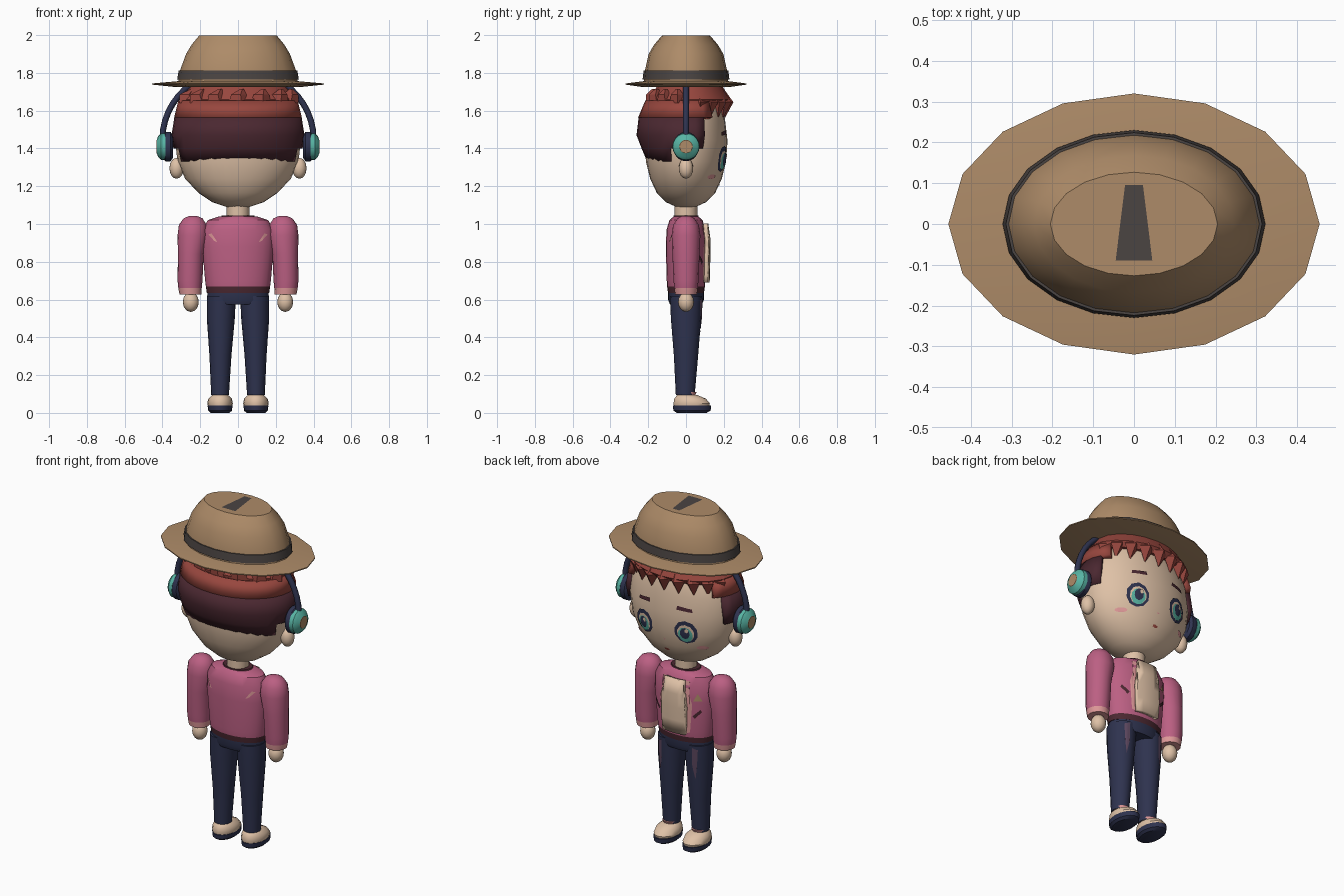
import bpy, bmesh
from math import sin, cos, pi, radians
from mathutils import Matrix, Vector
from mathutils.bvhtree import BVHTree

cube = bpy.data.objects.get("Cube")
if cube:
    bpy.data.objects.remove(cube, do_unlink=True)


def material(name, r, g, b):
    m = bpy.data.materials.new(name)
    m.use_nodes = True
    lin = [(c / 255) ** 2.2 for c in (r, g, b)] + [1]
    m.diffuse_color = lin
    m.node_tree.nodes["Principled BSDF"].inputs["Base Color"].default_value = lin
    return m


tan = material("hat tan", 172, 138, 104)
grey = material("ribbon grey", 76, 70, 68)
red = material("hair red", 150, 72, 64)
maroon = material("dark maroon", 76, 44, 52)
skin = material("skin", 222, 192, 165)
navy = material("navy", 50, 54, 80)
teal = material("teal", 88, 178, 162)
pink = material("jacket pink", 186, 96, 130)
blush = material("light pink", 220, 150, 150)
mauve = material("worn mauve", 92, 72, 94)


def finish(bm, name, mats, angle=35):
    me = bpy.data.meshes.new(name)
    bm.to_mesh(me)
    bm.free()
    for m in mats:
        me.materials.append(m)
    me.shade_smooth()
    me.set_sharp_from_angle(angle=radians(angle))
    ob = bpy.data.objects.new(name, me)
    bpy.context.collection.objects.link(ob)
    return ob


def loft(name, rings, mats, n=20, pick=None, drop=None, matrix=None, angle=35):
    """Stack of ellipses: (z, rx, ry[, cx, cy]); pick and drop are face rules."""
    bm = bmesh.new()
    loops = []
    for z, rx, ry, *c in rings:
        cx, cy = c if c else (0, 0)
        loops.append([bm.verts.new((cx + rx * cos(2 * pi * i / n), cy + ry * sin(2 * pi * i / n), z))
                      for i in range(n)])
    for a, b in zip(loops, loops[1:]):
        for i in range(n):
            bm.faces.new((a[i], a[(i + 1) % n], b[(i + 1) % n], b[i]))
    if not drop:
        bm.faces.new(loops[0][::-1])
        bm.faces.new(loops[-1])
    bmesh.ops.recalc_face_normals(bm, faces=bm.faces)
    if drop:
        gone = [f for f in bm.faces if drop(f.calc_center_median())]
        bmesh.ops.delete(bm, geom=gone, context='FACES')
    if pick:
        for f in bm.faces:
            f.material_index = pick(f.calc_center_median())
    if matrix:
        bm.transform(matrix)
    return finish(bm, name, mats, angle)


def ball(name, mat, centre, rx, ry, rz, n=16):
    x, y, z = centre
    rows = [pi * (i + 0.15) / 8.3 for i in range(9)]
    return loft(name, [(z - rz * cos(t), rx * sin(t), ry * sin(t), x, y) for t in rows], [mat], n)


def decal(name, pts, target, mat, side=1, off=0.004, thick=0):
    """Flat outline in x, z, laid onto the target from +y or -y."""
    bm = bmesh.new()
    bm.faces.new([bm.verts.new((x, 0, z)) for x, z in pts])
    bmesh.ops.triangulate(bm, faces=bm.faces)
    bmesh.ops.subdivide_edges(bm, edges=bm.edges, cuts=3, use_grid_fill=True)
    src = bmesh.new()
    src.from_mesh(target.data)
    tree = BVHTree.FromBMesh(src)
    for v in bm.verts:
        hit = tree.ray_cast(Vector((v.co.x, side, v.co.z)), Vector((0, -side, 0)))[0]
        if hit is None:
            hit = tree.find_nearest(v.co)[0]
        v.co.y = hit.y + side * off
    src.free()
    bm.normal_update()
    for f in bm.faces:
        if f.normal.y * side < 0:
            f.normal_flip()
    ob = finish(bm, name, [mat])
    if thick:
        mod = ob.modifiers.new("thickness", 'SOLIDIFY')
        mod.thickness, mod.offset = thick, 1
    return ob


def oval(x, z, rx, rz, n=10):
    return [(x + rx * cos(2 * pi * (i + .5) / n), z + rz * sin(2 * pi * (i + .5) / n)) for i in range(n)]


# Hat
loft("hat_brim", [(1.725, .33, .23), (1.738, .455, .32), (1.744, .455, .32), (1.756, .32, .225)], [tan], 16)
loft("hat_crown", [(1.745, .318, .225), (1.81, .308, .218), (1.9, .275, .198), (1.95, .245, .168),
                   (1.998, .205, .127)], [tan], angle=40)
loft("hat_band", [(1.765, .322, .23), (1.812, .314, .224)], [grey])
bm = bmesh.new()
top = [bm.verts.new(p) for p in ((-.045, -.09, 2), (.045, -.09, 2), (.022, .095, 2), (-.022, .095, 2))]
bm.faces.new(top)
finish(bm, "hat_top_mark", [grey])

# Head
head = loft("head", [(1.09, .06, .05), (1.115, .135, .105), (1.165, .21, .155), (1.24, .28, .19),
                     (1.33, .32, .212), (1.44, .333, .22), (1.55, .32, .207), (1.65, .28, .19),
                     (1.73, .2, .15)], [skin], 28)
loft("neck", [(1.02, .06, .06), (1.11, .06, .06)], [skin], 16)

# Hair: shaved lower back, band above, cap and tufts
lower = loft("hair_lower", [(1.33, .325, .205), (1.4, .342, .235), (1.47, .352, .262), (1.57, .336, .25)],
             [maroon], 32, drop=lambda c: c.y > (.08 if c.z > 1.43 else -.1))
band = loft("hair_band", [(1.565, .338, .253), (1.655, .315, .215)], [red], 32, drop=lambda c: c.y > .12)
for shell in (lower, band):
    mod = shell.modifiers.new("thickness", 'SOLIDIFY')
    mod.thickness = .04
loft("hair_cap", [(1.63, .305, .2, 0, .01), (1.66, .312, .215, 0, .02), (1.735, .25, .17, 0, .02)], [red])
for i in range(9):
    a = radians(20 + 17.5 * i)
    x, y = .285 * cos(a), .205 * sin(a)
    loft("fringe_spike", [(1.565, .003, .003, x * 1.03, y), (1.645, .047, .038, x, y + .008),
                          (1.71, .03, .03, x * .85, y * .85)], [red], 4, angle=20)
for i in range(7):
    a = radians(195 + 25 * i)
    x, y = .27 * cos(a), .17 * sin(a)
    loft("back_tuft", [(1.64, .06, .045, x, y), (1.685, .045, .035, x * 1.05, y * 1.05),
                       (1.715, .01, .01, x + .02, y)], [red], 5, angle=20)

# Ears, headphones and face
for s in (-1, 1):
    ball("ear", skin, (s * .325, 0, 1.295), .038, .038, .055)
    turn = Matrix.Translation((s * .345, 0, 1.41)) @ Matrix.Rotation(s * pi / 2, 4, 'Y')
    loft("headphone_cushion", [(0, .06, .055), (.012, .078, .07), (.038, .078, .07), (.055, .06, .06)],
         [navy], matrix=turn)
    loft("headphone_cup", [(.04, .072, .072), (.062, .07, .07), (.078, .055, .055), (.085, .036, .036),
                           (.087, .034, .034)], [teal, tan], matrix=turn,
         pick=lambda c: 1 if c.z > .0855 else 0)
    ex = s * .135
    lash = oval(ex, 1.345, .064, .07)
    decal("eye_outline", lash, head, navy, off=.005)
    decal("eye_white", oval(ex, 1.34, .047, .052), head, skin, off=.008)
    decal("iris", oval(ex, 1.332, .04, .046), head, teal, off=.011)
    decal("pupil", oval(ex, 1.342, .026, .034), head, navy, off=.014)
    decal("eye_glint", oval(ex - .012, 1.36, .011, .013, 6), head, skin, off=.017)
    decal("brow", [(s * .085, 1.475), (s * .175, 1.468), (s * .17, 1.487), (s * .09, 1.497)], head, maroon, off=.006)
    decal("cheek", oval(s * .205, 1.25, .028, .013), head, blush, off=.005)
decal("mouth", oval(0, 1.205, .018, .008, 6), head, red)
decal("nose", oval(0, 1.275, .008, .008, 3), head, blush)

arc = bpy.data.curves.new("headphone_band", 'CURVE')
arc.dimensions = '3D'
arc.bevel_depth, arc.bevel_resolution = .016, 2
arc.materials.append(navy)
line = arc.splines.new('POLY')
line.points.add(24)
for i, p in enumerate(line.points):
    t = pi * i / 24
    p.co = (.4 * cos(t), 0, 1.45 + .37 * sin(t), 1)
bpy.context.collection.objects.link(bpy.data.objects.new("headphone_band", arc))

# Jacket
torso = loft("jacket", [(.635, .165, .095), (.668, .17, .1), (.7, .174, .102), (.88, .19, .107), (.97, .187, .103),
                        (1.02, .16, .088), (1.04, .1, .065)], [pink, maroon], 24,
             pick=lambda c: 1 if c.z < .66 else 0)
loft("collar", [(1.025, .1, .07), (1.046, .085, .065)], [maroon])
shirt = decal("shirt_panel", [(-.07, .69), (.07, .69), (.078, .85), (.06, 1.0), (-.06, 1.0), (-.078, .85)],
              torso, skin, off=0, thick=.024)
for s in (-1, 1):
    decal("lapel", [(s * x, z) for x, z in ((.06, .69), (.09, .7), (.085, .78), (.105, .87), (.09, .92),
                                            (.085, 1.0), (.055, 1.0), (.07, .85))], torso, blush)
    decal("pocket", [(s * .105, .8), (s * .115, .785), (s * .15, .825), (s * .145, .84)], torso, maroon)
    decal("back_slit", [(s * .11, .905), (s * .125, .91), (s * .157, .945), (s * .14, .95)], torso, blush, side=-1)
    loft("sleeve", [(1.043, .02, .02, s * .238, 0), (1.03, .05, .045, s * .238, 0), (.995, .074, .068, s * .239, 0),
                    (.94, .08, .076, s * .24, 0), (.84, .068, .072, s * .25, 0), (.7, .066, .066, s * .254, 0),
                    (.66, .062, .062, s * .254, 0), (.628, .058, .058, s * .252, 0)], [pink, blush], 16,
         pick=lambda c: 1 if c.z < .65 else 0)
    ball("hand", skin, (s * .25, 0, .587), .042, .042, .052)
decal("badge", [(-.155, .89), (-.11, .89), (-.132, .935)], torso, tan)

# Trousers and shoes
loft("hips", [(.575, .155, .085), (.6, .165, .095), (.65, .16, .095)], [navy], 24)
for s in (-1, 1):
    leg = loft("trouser_leg", [(.095, .047, .05, s * .095, -.004), (.3, .058, .064, s * .093, 0),
                               (.5, .074, .08, s * .091, 0), (.62, .077, .085, s * .088, 0)], [navy], 16)
    decal("worn_patch", [(s * .1, .61), (s * .13, .6), (s * .125, .5), (s * .115, .42), (s * .1, .5)],
          leg, mauve, off=.006)
    loft("sock", [(.08, .04, .042, s * .095, 0), (.11, .04, .045, s * .095, .012)], [blush], 16)
    loft("shoe", [(.03, .062, .094, s * .095, .03), (.05, .068, .098, s * .095, .03),
                  (.075, .062, .085, s * .095, .022), (.092, .045, .058, s * .095, .008),
                  (.1, .03, .035, s * .095, 0)], [skin], 18)
    loft("sole", [(0, .05, .08, s * .095, .03), (.012, .063, .1, s * .095, .032),
                  (.038, .066, .103, s * .095, .032)], [navy], 18)
